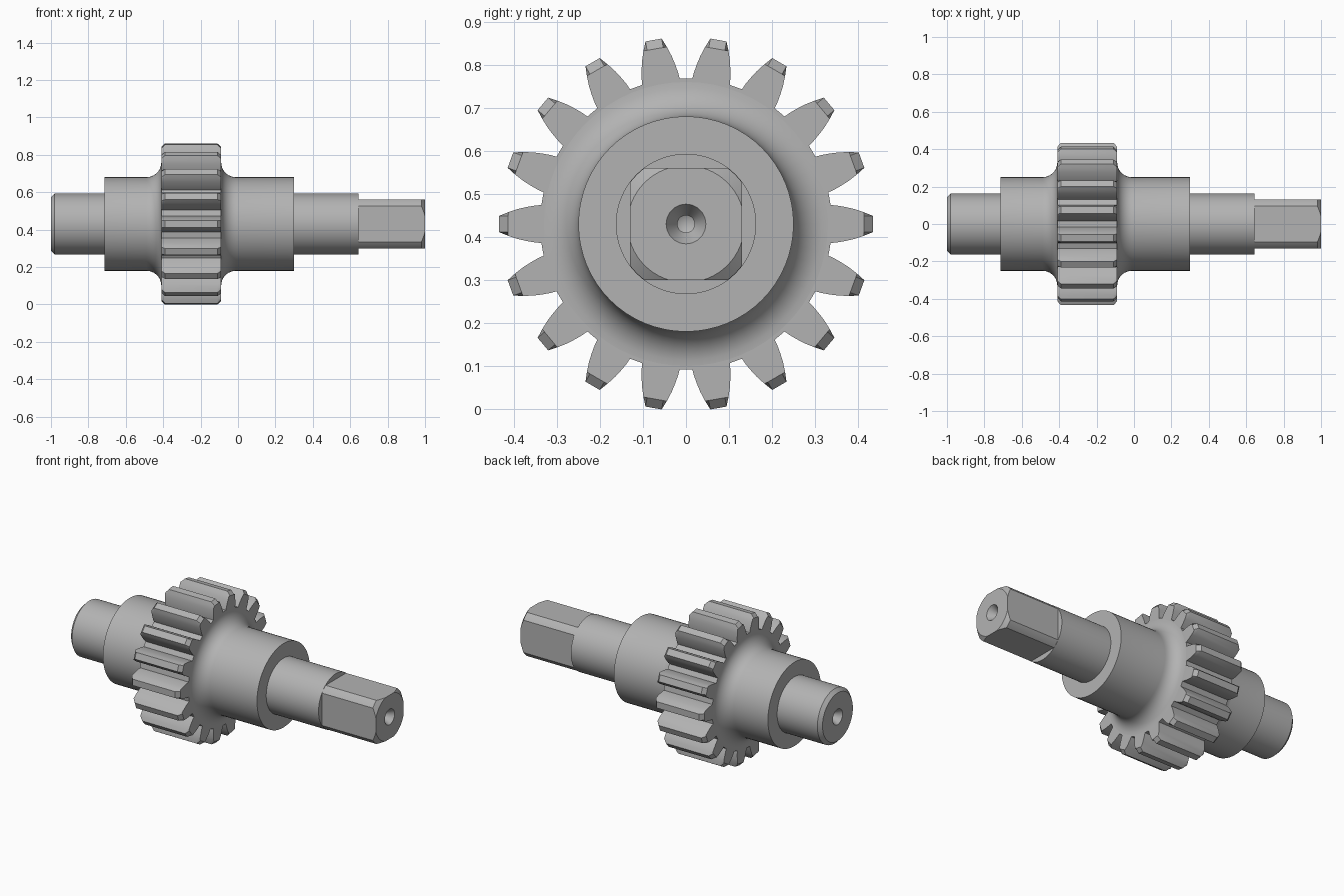
import bpy
import bmesh
from math import sin, cos, pi, radians
from mathutils import Vector, Matrix

AXIS_Z = 0.43
cube = bpy.data.objects.get("Cube")
if cube:
    bpy.data.objects.remove(cube, do_unlink=True)

steel = bpy.data.materials.new("grey steel")
steel.use_nodes = True
GREY = (0.45, 0.45, 0.45, 1)
steel.diffuse_color = GREY
steel.node_tree.nodes["Principled BSDF"].inputs["Base Color"].default_value = GREY


def finish(bm, name):
    """Turn a bmesh into a smooth shaded object on the shaft axis."""
    bmesh.ops.recalc_face_normals(bm, faces=bm.faces)
    mesh = bpy.data.meshes.new(name)
    bm.to_mesh(mesh)
    bm.free()
    mesh.materials.append(steel)
    obj = bpy.data.objects.new(name, mesh)
    obj.location.z = AXIS_Z
    bpy.context.collection.objects.link(obj)
    bpy.ops.object.select_all(action='DESELECT')
    obj.select_set(True)
    bpy.context.view_layer.objects.active = obj
    bpy.ops.object.shade_smooth_by_angle(angle=radians(28))
    return obj


def revolve(profile, steps=64):
    """Spin (x, radius) points around the x axis."""
    bm = bmesh.new()
    verts = [bm.verts.new((x, 0, r)) for x, r in profile]
    edges = [bm.edges.new(pair) for pair in zip(verts, verts[1:])]
    bmesh.ops.spin(bm, geom=verts + edges, cent=(0, 0, 0), axis=(1, 0, 0),
                   angle=2 * pi, steps=steps, use_merge=True)
    bmesh.ops.remove_doubles(bm, verts=bm.verts, dist=0.0001)
    return bm


def centre_hole(end):
    """Centre drilling, from its bottom on the axis out to the end face."""
    side = 1 if end > 0 else -1
    return [(end - side * d, r) for d, r in
            ((0.11, 0), (0.1, 0.02), (0.045, 0.02), (0, 0.046))]


def fillet(x, side, radius=0.08, steps=9):
    """Concave blend from the hub up to the gear face at x."""
    pts = []
    for i in range(steps + 1):
        t = pi / 2 * i / steps
        pts.append((x + side * radius * (1 - sin(t)), 0.33 - radius * cos(t)))
    return pts


# Shaft: left journal, hub blended into the gear, right journal
GEAR_L, GEAR_R = -0.41, -0.09
profile = centre_hole(-1)
profile += [(-1, 0.143), (-0.98, 0.163), (-0.715, 0.163), (-0.715, 0.25)]
profile += fillet(GEAR_L, -1) + fillet(GEAR_R, 1)[::-1]
profile += [(0.3, 0.25), (0.3, 0.163), (0.645, 0.163), (0.645, 0)]
finish(revolve(profile), "shaft")

# Square drive end: chamfered round bar with four flats cut
profile = [(0.635, 0), (0.635, 0.162), (0.98, 0.162), (1, 0.136)]
bm = revolve(profile + centre_hole(1)[::-1])
for i in range(4):
    normal = Matrix.Rotation(i * pi / 2, 3, 'X') @ Vector((0, 0, 1))
    cut = bmesh.ops.bisect_plane(
        bm, geom=bm.verts[:] + bm.edges[:] + bm.faces[:], dist=0.00001,
        plane_co=normal * 0.13, plane_no=normal, clear_outer=True)
    rim = [e for e in cut["geom_cut"] if isinstance(e, bmesh.types.BMEdge)]
    bmesh.ops.edgeloop_fill(bm, edges=rim)
finish(bm, "square_drive_end")

# Spur gear: tooth outline repeated around the axis, tips chamfered at both faces
TEETH = 18
RIM = 0.413
flank = [(0.336, 0.044), (0.35, 0.043), (0.37, 0.0395), (0.39, 0.035),
         (RIM, 0.0275), (0.434, 0.019)]
tooth = [(r, -w) for r, w in flank] + [(r, w) for r, w in flank[::-1]]

bm = bmesh.new()
rings = []
for x, limit in ((GEAR_L, RIM), (GEAR_L + 0.02, 1),
                 (GEAR_R - 0.02, 1), (GEAR_R, RIM)):
    ring = []
    for i in range(TEETH):
        turn = Matrix.Rotation(2 * pi * i / TEETH, 3, 'X')
        for r, w in tooth:
            ring.append(bm.verts.new(turn @ Vector((x, min(r, limit), w))))
    rings.append(ring)
for a, b in zip(rings, rings[1:]):
    for i in range(len(a)):
        bm.faces.new((a[i - 1], a[i], b[i], b[i - 1]))
bm.faces.new(rings[0])
bm.faces.new(rings[-1])
finish(bm, "spur_gear")
